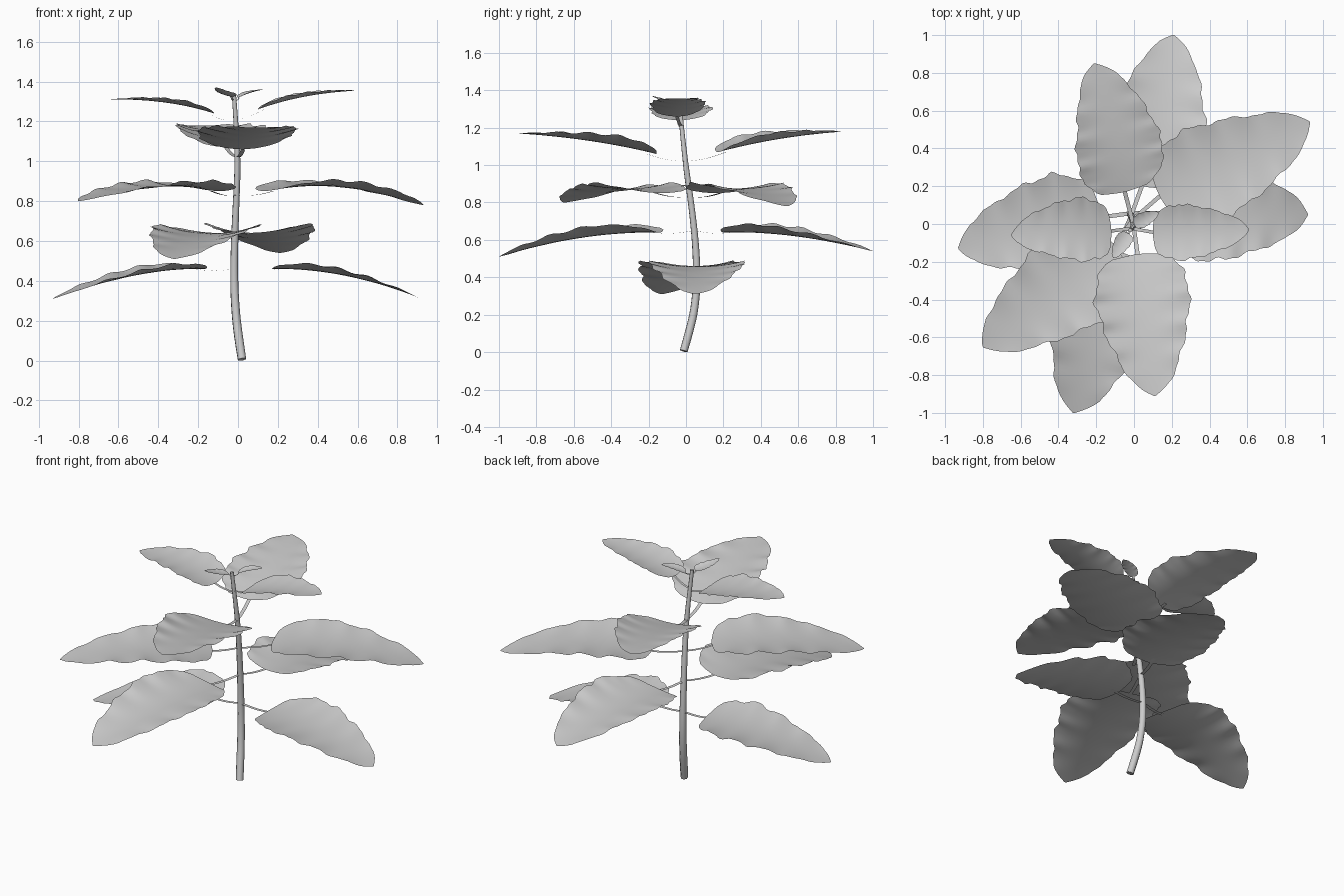
import bpy, bmesh, math, random
from mathutils import Vector

cube = bpy.data.objects.get("Cube")
if cube:
    bpy.data.objects.remove(cube, do_unlink=True)
random.seed(4)

mat = bpy.data.materials.new("plain grey")
mat.use_nodes = True
GREY = (0.6, 0.6, 0.6, 1)
mat.diffuse_color = GREY
mat.node_tree.nodes["Principled BSDF"].inputs["Base Color"].default_value = GREY

# Half-width of a leaf along its length, relative to the widest place
OUTLINE = [(0, .10), (.015, .5), (.05, .7), (.14, .88), (.3, 1), (.5, .9),
           (.65, .76), (.8, .58), (.9, .40), (.96, .22), (1, .02)]
# Stem centre line with radius
STEM = [(.02, -.012, .006, .022), (.005, .015, .1, .023), (-.01, .045, .22, .022),
        (-.02, .06, .38, .021), (-.018, .052, .58, .019), (-.01, .03, .78, .017),
        (-.002, .005, .95, .016), (-.004, -.01, 1.08, .014), (-.012, -.025, 1.22, .012),
        (-.02, -.033, 1.33, .011)]


def interpolate(rows, key, k, x):
    """Piecewise linear lookup of column k against column key."""
    for a, b in zip(rows, rows[1:]):
        if x <= b[key]:
            f = (x - a[key]) / (b[key] - a[key])
            return a[k] + (b[k] - a[k]) * f
    return rows[-1][k]


def grid_object(name, rows):
    """Open sheet through equal rows of points, facing up."""
    bm = bmesh.new()
    vs = [[bm.verts.new(p) for p in row] for row in rows]
    for a, b in zip(vs, vs[1:]):
        for j in range(len(a) - 1):
            bm.faces.new((a[j], b[j], b[j + 1], a[j + 1]))
    bm.normal_update()
    if sum(f.normal.z for f in bm.faces) < 0:
        bmesh.ops.reverse_faces(bm, faces=bm.faces[:])
    for f in bm.faces:
        f.smooth = True
    me = bpy.data.meshes.new(name)
    bm.to_mesh(me)
    bm.free()
    me.materials.append(mat)
    ob = bpy.data.objects.new(name, me)
    bpy.context.collection.objects.link(ob)


def leaf(name, base, mid, tip, half, cup, joint, stalk=.011):
    """Blade curving through three points, plus a flat stalk from the stem."""
    base, mid, tip = Vector(base), Vector(mid), Vector(tip)
    run = tip - base
    side = Vector((-run.y, run.x, 0)).normalized()
    ph = [random.uniform(0, 6.28) for _ in range(4)]
    n, m, rows = 48, 12, []
    for i in range(n + 1):
        t = (i / n) ** 1.25
        c = (base * (2 * (t - .5) * (t - 1)) + mid * (4 * t * (1 - t))
             + tip * (2 * t * (t - .5)))
        w = half * interpolate(OUTLINE, 0, 1, t)
        row = []
        for j in range(m + 1):
            s = 2 * j / m - 1
            k = 0 if s < 0 else 2
            # ragged margin and a little ripple near the edge
            rag = 1 + s * s * (.035 * math.sin(26 * t + ph[k])
                               + .02 * math.sin(61 * t + ph[k + 1]))
            up = cup * (s * w / half) ** 2
            up += .025 * half * s * s * math.sin(30 * t + ph[k + 1]) * math.sin(math.pi * t)
            row.append(c + side * (s * w * rag) + Vector((0, 0, up)))
        rows.append(row)
    grid_object(name, rows)

    start = Vector((interpolate(STEM, 2, 0, joint), interpolate(STEM, 2, 1, joint), joint))
    end = base + run.normalized() * half * .2
    end.z = base.z
    strip = []
    for i in range(7):
        t = i / 6
        p = start.lerp(end, t)
        p.z -= .01 * math.sin(math.pi * t)
        strip.append([p - side * stalk, p + side * stalk])
    grid_object(name + "_stalk", strip)


# Stem: tapered round tube
cu = bpy.data.curves.new("stem", 'CURVE')
cu.dimensions = '3D'
cu.bevel_depth = 1
cu.bevel_resolution = 2
cu.use_fill_caps = True
sp = cu.splines.new('NURBS')
sp.points.add(len(STEM) - 1)
for p, (x, y, z, r) in zip(sp.points, STEM):
    p.co = (x, y, z, 1)
    p.radius = r
sp.use_endpoint_u = True
sp.order_u = 3
sp.resolution_u = 4
cu.materials.append(mat)
stem = bpy.data.objects.new("stem", cu)
bpy.context.collection.objects.link(stem)
bpy.context.view_layer.objects.active = stem
stem.select_set(True)
bpy.ops.object.convert(target='MESH')
bpy.ops.object.shade_smooth_by_angle(angle=math.radians(50))

# Opposite leaf pairs, from the ground up: base, middle, tip, half width, cup, stem joint
leaf("lowest_left_leaf", (.17, .06, .46), (.54, .06, .425), (.92, .05, .31), .26, .035, .46)
leaf("lowest_right_leaf", (-.17, .04, .46), (-.53, -.02, .425), (-.93, -.13, .31), .26, .035, .46)
leaf("second_front_leaf", (-.1, -.14, .64), (-.2, -.57, .61), (-.32, -1, .51), .275, .05, .65)
leaf("second_back_leaf", (.05, .2, .64), (.14, .58, .62), (.21, 1, .54), .27, .05, .65)
leaf("third_left_leaf", (.13, .16, .85), (.52, .33, .87), (.93, .54, .78), .26, .03, .83)
leaf("third_right_leaf", (-.09, -.13, .85), (-.42, -.37, .87), (-.8, -.65, .8), .27, .03, .83)
leaf("fourth_front_leaf", (.02, -.16, 1.06), (.06, -.52, 1.13), (.11, -.91, 1.17), .255, .05, 1.02)
leaf("fourth_back_leaf", (-.05, .17, 1.07), (-.1, .5, 1.14), (-.21, .85, 1.18), .235, .05, 1.02)
leaf("fifth_left_leaf", (.1, -.05, 1.26), (.34, -.04, 1.325), (.61, -.03, 1.355), .15, .025, 1.21, .009)
leaf("fifth_right_leaf", (-.12, -.04, 1.24), (-.37, -.03, 1.295), (-.65, -.06, 1.31), .17, .025, 1.2, .009)
leaf("top_right_leaf", (-.03, -.05, 1.325), (-.07, -.11, 1.34), (-.11, -.18, 1.37), .045, .01, 1.31, .006)
leaf("top_left_leaf", (.0, .0, 1.32), (.065, .03, 1.345), (.13, .06, 1.36), .04, .01, 1.31, .006)
